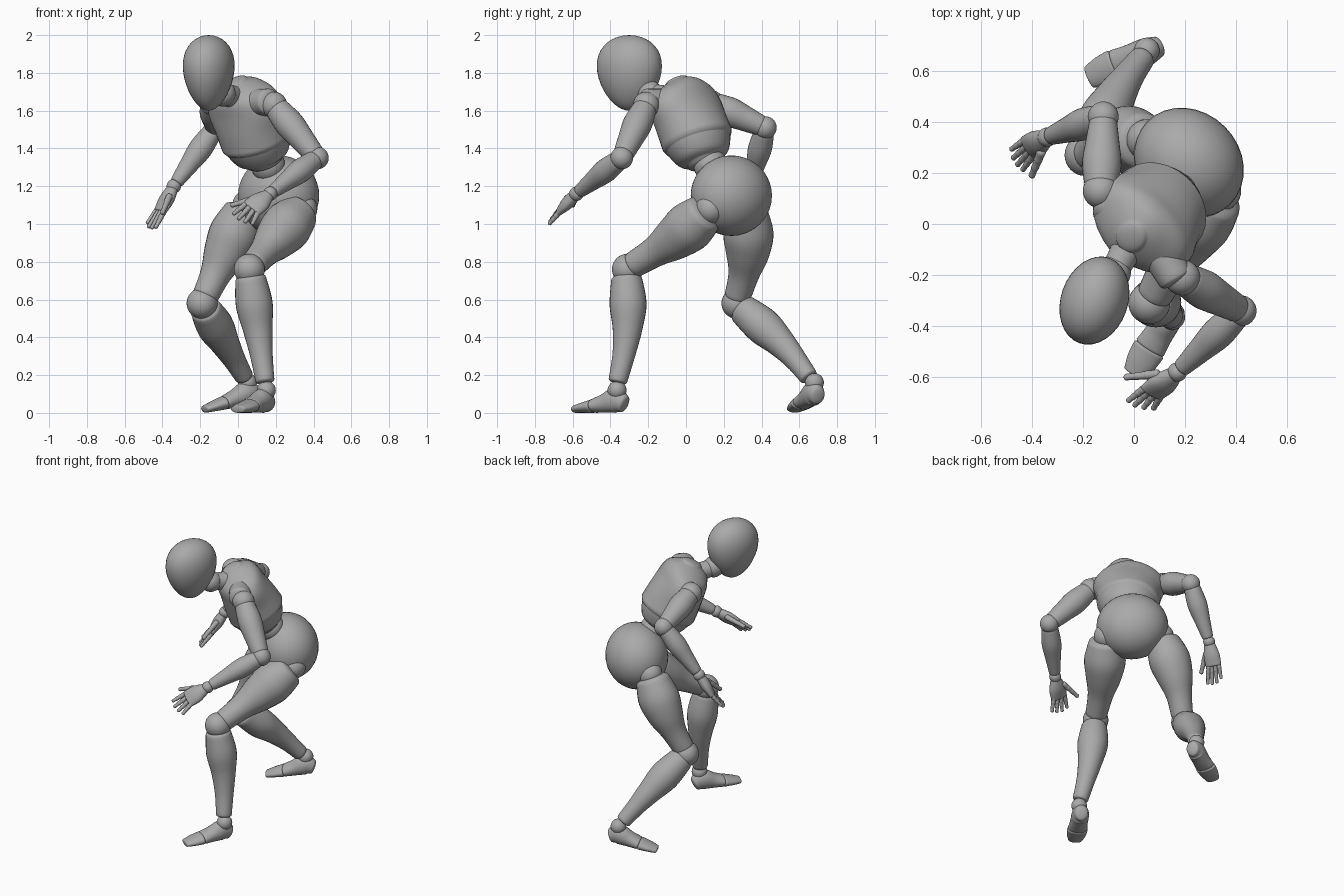
import bpy, bmesh, math
from mathutils import Vector, Matrix

default = bpy.data.objects.get("Cube")
if default:
    bpy.data.objects.remove(default, do_unlink=True)

grey = bpy.data.materials.new("matte grey")
grey.use_nodes = True
grey.diffuse_color = (0.4, 0.4, 0.4, 1)
grey.node_tree.nodes["Principled BSDF"].inputs["Base Color"].default_value = grey.diffuse_color


def finish(name, bm):
    bmesh.ops.recalc_face_normals(bm, faces=bm.faces)
    mesh = bpy.data.meshes.new(name)
    bm.to_mesh(mesh)
    bm.free()
    mesh.materials.append(grey)
    for face in mesh.polygons:
        face.use_smooth = True
    bpy.context.collection.objects.link(bpy.data.objects.new(name, mesh))


def ball(name, centre, size, taper=0, turn=0):
    """Ellipsoid turned about z; taper makes it an egg that narrows downwards."""
    bm = bmesh.new()
    bmesh.ops.create_uvsphere(bm, u_segments=32, v_segments=20, radius=1)
    for vert in bm.verts:
        vert.co.xy *= 1 + taper * vert.co.z
    scale = Matrix.Diagonal((*size, 1)) if isinstance(size, tuple) else Matrix.Scale(size, 4)
    bm.transform(Matrix.Translation(centre) @ Matrix.Rotation(turn, 4, "Z") @ scale)
    finish(name, bm)


def blend(a, b, c, d, t):
    """Smooth curve from b to c, with a and d as neighbours."""
    return b + (c - a) * t / 2 + (a - b * 2.5 + c * 2 - d / 2) * t ** 2 \
        + ((b - c) * 3 + d - a) * t ** 3 / 2


def loft(name, rows, side=Vector((1, 0, 0)), cap=0.35, sides=28, steps=5):
    """Round body through rows of (centre, width radius, depth radius)."""
    padded = [rows[0], *rows, rows[-1]]
    samples = []
    for i in range(len(rows) - 1):
        for k in range(steps):
            columns = zip(*padded[i:i + 4])
            samples.append([blend(*column, k / steps) for column in columns])
    samples.append(rows[-1])

    # Rounded ends
    def rounded(end, inner):
        centre, a, b = end
        out = (centre - inner[0]).normalized() * cap * min(a, b)
        angles = [math.pi / 2 * k / 5 for k in range(1, 5)]
        return [(centre + out * math.sin(w), a * math.cos(w), b * math.cos(w)) for w in angles]

    start = rounded(samples[0], samples[1])
    samples = start[::-1] + samples + rounded(samples[-1], samples[-2])

    # Rings of vertices joined by quads
    bm = bmesh.new()
    rings = []
    last = len(samples) - 1
    for i, (centre, a, b) in enumerate(samples):
        along = (samples[min(i + 1, last)][0] - samples[max(i - 1, 0)][0]).normalized()
        u = (side - along * side.dot(along)).normalized()
        v = along.cross(u)
        turns = [math.tau * k / sides for k in range(sides)]
        rings.append([bm.verts.new(centre + u * a * math.cos(w) + v * b * math.sin(w))
                      for w in turns])
    for ring, following in zip(rings, rings[1:]):
        for k in range(sides):
            bm.faces.new((ring[k - 1], ring[k], following[k], following[k - 1]))
    bm.faces.new(rings[0])
    bm.faces.new(rings[-1])
    finish(name, bm)


def limb(name, start, end, radii, bow=0):
    """Limb segment between two joints, radii spaced evenly along it."""
    rows = []
    for k, radius in enumerate(radii):
        f = k / (len(radii) - 1)
        centre = start.lerp(end, 0.08 + 0.84 * f)
        centre.y += bow * math.sin(math.pi * f)
        rows.append((centre, radius, radius))
    loft(name, rows)


def digit(name, base, tip, radius):
    """Finger of three short tapering segments."""
    for k in range(3):
        a, b = base.lerp(tip, k / 3), base.lerp(tip, (k + 1) / 3)
        thick = radius * (1 - 0.12 * k)
        rows = [(p, thick * s, thick * s) for p, s in ((a, 1), (a.lerp(b, 0.5), 0.88), (b, 0.92))]
        loft(f"{name}_segment_{k + 1}", rows, side=Vector((0, 0.5, 1)), cap=0.8, sides=12, steps=2)


def hand(prefix, wrist, knuckles, spread, reach, thumb_tip):
    """Palm, four fanned fingers and a thumb."""
    ball(prefix + "_wrist", wrist, 0.038)
    wide = spread.length + 0.016
    loft(prefix + "_palm", [(wrist.lerp(knuckles, 0.1), 0.034, 0.03),
                            (wrist.lerp(knuckles, 0.55), wide, 0.034),
                            (knuckles, wide, 0.022)], side=spread)
    for k, length in enumerate((0.95, 1.1, 1.05, 0.9)):
        offset = spread * (k / 1.5 - 1)
        root = knuckles + offset
        digit(f"{prefix}_finger_{k + 1}", root, root + (reach + offset * 0.4) * length, 0.016)
    digit(prefix + "_thumb", wrist.lerp(thumb_tip, 0.4), thumb_tip, 0.019)


def foot(prefix, heel, tip, lift):
    """Foot with separate toe cap; lift raises the heel."""
    side = (tip - heel).cross(Vector((0, 0, 1)))

    def section(f, wide, high):
        centre = heel.lerp(tip, f)
        centre.z = high + lift * (1 - f)
        return centre, wide, high

    loft(prefix + "_foot", [section(0, 0.042, 0.048), section(0.17, 0.055, 0.066),
                            section(0.4, 0.057, 0.05), section(0.6, 0.063, 0.038)], side)
    loft(prefix + "_toes", [section(0.64, 0.066, 0.036), section(0.83, 0.06, 0.028),
                            section(1, 0.044, 0.02)], side)


# Head and neck
ball("head", (-0.155, -0.3, 1.8), (0.129, 0.174, 0.2), taper=0.2, turn=-0.34)
neck_base = Vector((0, -0.05, 1.66))
neck_top = Vector((-0.08, -0.19, 1.69))
ball("neck_ball", neck_top, 0.068)
limb("neck", neck_top, neck_base, (0.055, 0.06, 0.075))

# Torso, turned and leaning forward
waist, collar = Vector((0.13, 0.09, 1.36)), Vector((-0.01, -0.05, 1.75))


def torso(name, rings):
    rows = [(waist.lerp(collar, f), wide, deep) for f, wide, deep in rings]
    loft(name, rows, side=Vector((0.7, -0.7, 0.12)))


torso("ribcage", [(-0.07, 0.1, 0.1), (0, 0.15, 0.14), (0.2, 0.19, 0.172), (0.4, 0.195, 0.165)])
torso("chest", [(0.22, 0.2, 0.185), (0.42, 0.21, 0.175), (0.66, 0.23, 0.155),
                (0.82, 0.2, 0.145), (0.93, 0.12, 0.12), (1, 0.06, 0.07)])
limb("shoulder_yoke", Vector((-0.15, 0.12, 1.61)), Vector((0.19, -0.24, 1.65)),
     (0.075, 0.1, 0.1, 0.08, 0.07), bow=0.06)
ball("abdomen", (0.16, 0.13, 1.31), 0.09)

# Pelvis, turned with the torso
ball("pelvis", (0.215, 0.24, 1.15), (0.23, 0.2, 0.213), turn=-math.pi / 4)

# Joint positions of the pose
pose = {
    "left": dict(shoulder=(0.19, -0.21, 1.63), elbow=(0.42, -0.34, 1.35),
                 wrist=(0.17, -0.58, 1.16), hip=(0.34, 0.13, 1.08),
                 knee=(0.06, -0.31, 0.76), ankle=(0.15, -0.365, 0.12)),
    "right": dict(shoulder=(-0.13, 0.13, 1.64), elbow=(-0.12, 0.42, 1.51),
                  wrist=(-0.34, 0.34, 1.2), hip=(0.05, 0.33, 1.1),
                  knee=(-0.19, 0.27, 0.58), ankle=(0.05, 0.68, 0.16)),
}
joint_size = dict(shoulder=0.07, elbow=0.06, hip=0.08, knee=0.082, ankle=0.05)

# Arms and legs share their shapes on both sides
for which, places in pose.items():
    at = {joint: Vector(place) for joint, place in places.items()}
    for joint, radius in joint_size.items():
        ball(f"{which}_{joint}", at[joint], radius)
    limb(which + "_upper_arm", at["shoulder"], at["elbow"], (0.065, 0.077, 0.067, 0.055))
    limb(which + "_forearm", at["elbow"], at["wrist"], (0.053, 0.063, 0.05, 0.036))
    limb(which + "_thigh", at["hip"], at["knee"], (0.11, 0.133, 0.115, 0.082, 0.07), bow=0.025)
    limb(which + "_shin", at["knee"], at["ankle"], (0.082, 0.098, 0.078, 0.06, 0.05), bow=0.027)

# Hands
hand("left_hand", Vector(pose["left"]["wrist"]), knuckles=Vector((0.07, -0.66, 1.08)),
     spread=Vector((0.035, -0.012, -0.02)), reach=Vector((-0.045, -0.05, -0.055)),
     thumb_tip=Vector((-0.03, -0.6, 1.1)))
hand("right_hand", Vector(pose["right"]["wrist"]), knuckles=Vector((-0.41, 0.3, 1.07)),
     spread=Vector((0.015, -0.03, -0.01)), reach=Vector((-0.05, -0.05, -0.08)),
     thumb_tip=Vector((-0.4, 0.19, 1.06)))

# Feet
foot("left", Vector((0.16, -0.33, 0)), Vector((0, -0.585, 0)), lift=0)
foot("right", Vector((0.095, 0.695, 0)), Vector((-0.175, 0.575, 0)), lift=0.045)
